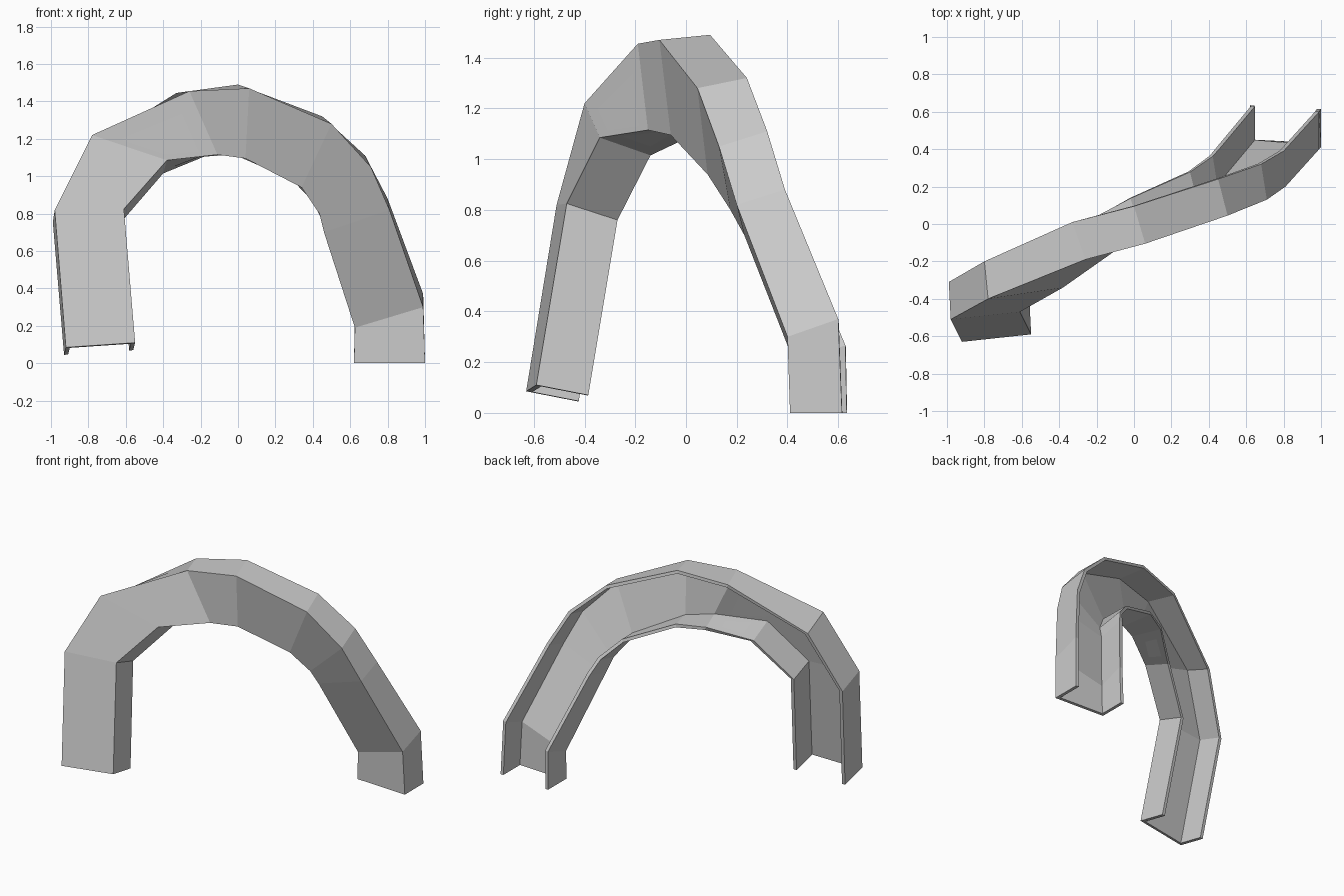
import bpy, bmesh
from mathutils import Vector as V

if "Cube" in bpy.data.objects:
    bpy.data.objects.remove(bpy.data.objects["Cube"])

WALL = 0.022

# Stations along the arch: outer front corner, inner front corner, flange offset to the back
stations = [
    ((-.92, -.63, .085), (-.55, -.59, .11), (-.01, .205, -.04)),
    ((-.98, -.51, .82), (-.61, -.47, .825), (-.01, .20, -.065)),
    ((-.78, -.40, 1.22), (-.38, -.34, 1.085), (-.02, .20, -.07)),
    ((-.26, -.19, 1.455), (-.11, -.15, 1.115), (-.07, .20, -.01)),
    ((.06, -.105, 1.47), (.04, -.06, 1.095), (-.06, .20, .02)),
    ((.50, .045, 1.28), (.34, .085, .94), (-.05, .195, .04)),
    ((.71, .13, 1.05), (.435, .175, .80), (-.03, .19, .06)),
    ((.81, .20, .82), (.46, .23, .70), (-.01, .19, .06)),
    ((.99, .40, .30), (.625, .43, .19), (0, .20, .07)),
    ((1.0, .41, 0), (.62, .43, 0), (0, .205, 0)),
]


def channel_ring(outer, inner, depth):
    """Closed C-shaped section: web at the front, two flanges to the back."""
    o, i, d = V(outer), V(inner), V(depth)
    a = (o - i).normalized() * WALL
    n = d.normalized() * WALL
    return [o, i, i + d, i + d + a, i + n + a, o + n - a, o + d - a, o + d]


# Channel-section arch
bm = bmesh.new()
rings = [[bm.verts.new(p) for p in channel_ring(*s)] for s in stations]
for r, s in zip(rings, rings[1:]):
    for k in range(8):
        m = (k + 1) % 8
        bm.faces.new((r[k], r[m], s[m], s[k]))

# End caps: web strip and one strip per flange
for r in (rings[0], rings[-1]):
    for ids in ((0, 1, 4, 5), (1, 2, 3, 4), (0, 5, 6, 7)):
        bm.faces.new([r[k] for k in ids])
bmesh.ops.recalc_face_normals(bm, faces=bm.faces)

mesh = bpy.data.meshes.new("channel_arch")
bm.to_mesh(mesh)
bm.free()
bpy.context.collection.objects.link(bpy.data.objects.new("channel_arch", mesh))
